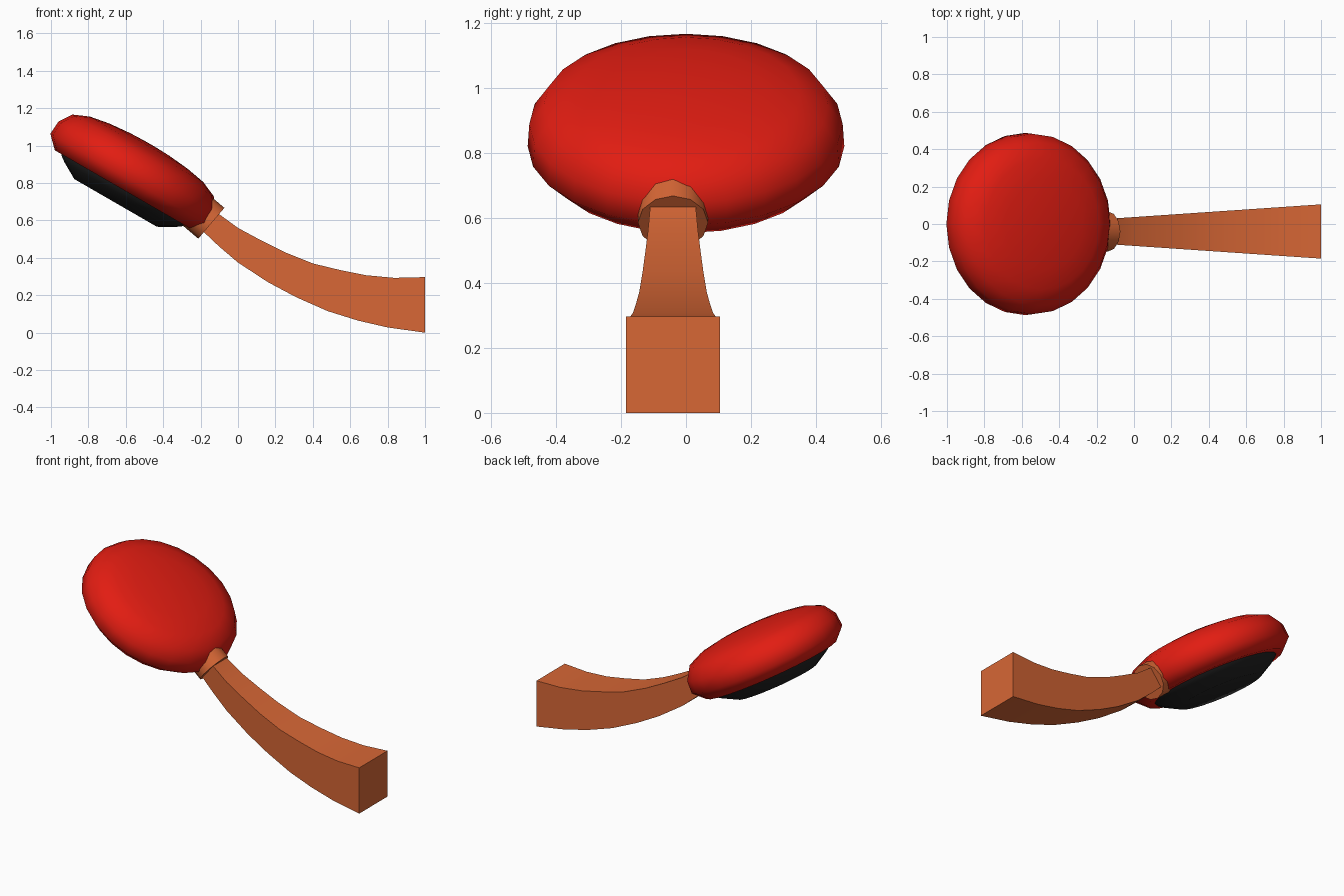
import bpy, bmesh, math
from mathutils import Vector, Matrix

if "Cube" in bpy.data.objects:
    bpy.data.objects.remove(bpy.data.objects["Cube"])


def material(name, col):
    m = bpy.data.materials.new(name)
    m.diffuse_color = (*col, 1)
    m.use_nodes = True
    m.node_tree.nodes["Principled BSDF"].inputs["Base Color"].default_value = m.diffuse_color
    return m


RED = material("red", (0.76, 0.012, 0.006))
BLACK = material("black", (0.016, 0.016, 0.016))
ORANGE = material("orange", (0.68, 0.135, 0.036))


def finish(bm, name, mat, angle):
    bmesh.ops.recalc_face_normals(bm, faces=bm.faces)
    me = bpy.data.meshes.new(name)
    bm.to_mesh(me)
    bm.free()
    ob = bpy.data.objects.new(name, me)
    bpy.context.collection.objects.link(ob)
    me.materials.append(mat)
    bpy.ops.object.select_all(action='DESELECT')
    ob.select_set(True)
    bpy.context.view_layer.objects.active = ob
    bpy.ops.object.shade_smooth_by_angle(angle=math.radians(angle))
    return ob


def loft(bm, rings):
    """Skin a list of point rings and cap both ends."""
    rings = [[bm.verts.new(p) for p in r] for r in rings]
    n = len(rings[0])
    for a, b in zip(rings, rings[1:]):
        for i in range(n):
            j = (i + 1) % n
            bm.faces.new((a[i], a[j], b[j], b[i]))
    bm.faces.new(rings[0])
    bm.faces.new(rings[-1])


def turned(name, profile, sides, mat, matrix, angle):
    """Revolve (radius, height) pairs around local z."""
    bm = bmesh.new()
    steps = [2 * math.pi * i / sides for i in range(sides)]
    loft(bm, [[(r * math.cos(a), r * math.sin(a), h) for a in steps]
              for r, h in profile])
    ob = finish(bm, name, mat, angle)
    ob.matrix_world = matrix
    return ob


# Tilted round pad and its backing
pad_frame = Matrix.Translation((-0.614, 0, 0.764)) @ Matrix.Rotation(math.radians(30), 4, 'Y')
turned("pad", [(0.36, 0), (0.422, 0), (0.487, 0.065), (0.482, 0.143), (0.437, 0.212),
               (0.35, 0.25), (0.24, 0.27), (0.12, 0.281), (0.03, 0.284)],
       24, RED, pad_frame, 50)
turned("pad_backing", [(0.385, 0.01), (0.375, -0.008), (0.345, -0.03), (0.255, -0.081),
                       (0.05, -0.081)], 24, BLACK, pad_frame, 40)

# Collar joining the pad to the handle
axis = Vector((-0.764, 0, 0.645))
collar_frame = Matrix.Translation((-0.1425, -0.04, 0.585)) @ Matrix.Rotation(math.radians(-49.8), 4, 'Y')
turned("collar", [(0.108, 0), (0.108, 0.13)], 12, ORANGE, collar_frame, 40)

# Curved tapering handle: bottom x, z and top x, z of each section
sections = [(1, 0, 1, .297), (.80, .028, .835, .293), (.64, .065, .685, .307),
            (.48, .115, .545, .335), (.31, .19, .40, .37), (.16, .27, .25, .43),
            (0, .375, .13, .49), (-.10, .46, 0, .56), (-.19, .545, -.11, .64),
            (-.22, .575, -.14, .67)]


def section_ring(bx, bz, tx, tz):
    wb, wt = (0.077 + 0.068 * x for x in (bx, tx))
    y = -0.04
    return [(bx, y - wb, bz), (bx, y + wb, bz), (tx, y + wt, tz), (tx, y - wt, tz)]


bm = bmesh.new()
loft(bm, [section_ring(*s) for s in sections])
finish(bm, "handle", ORANGE, 35)
